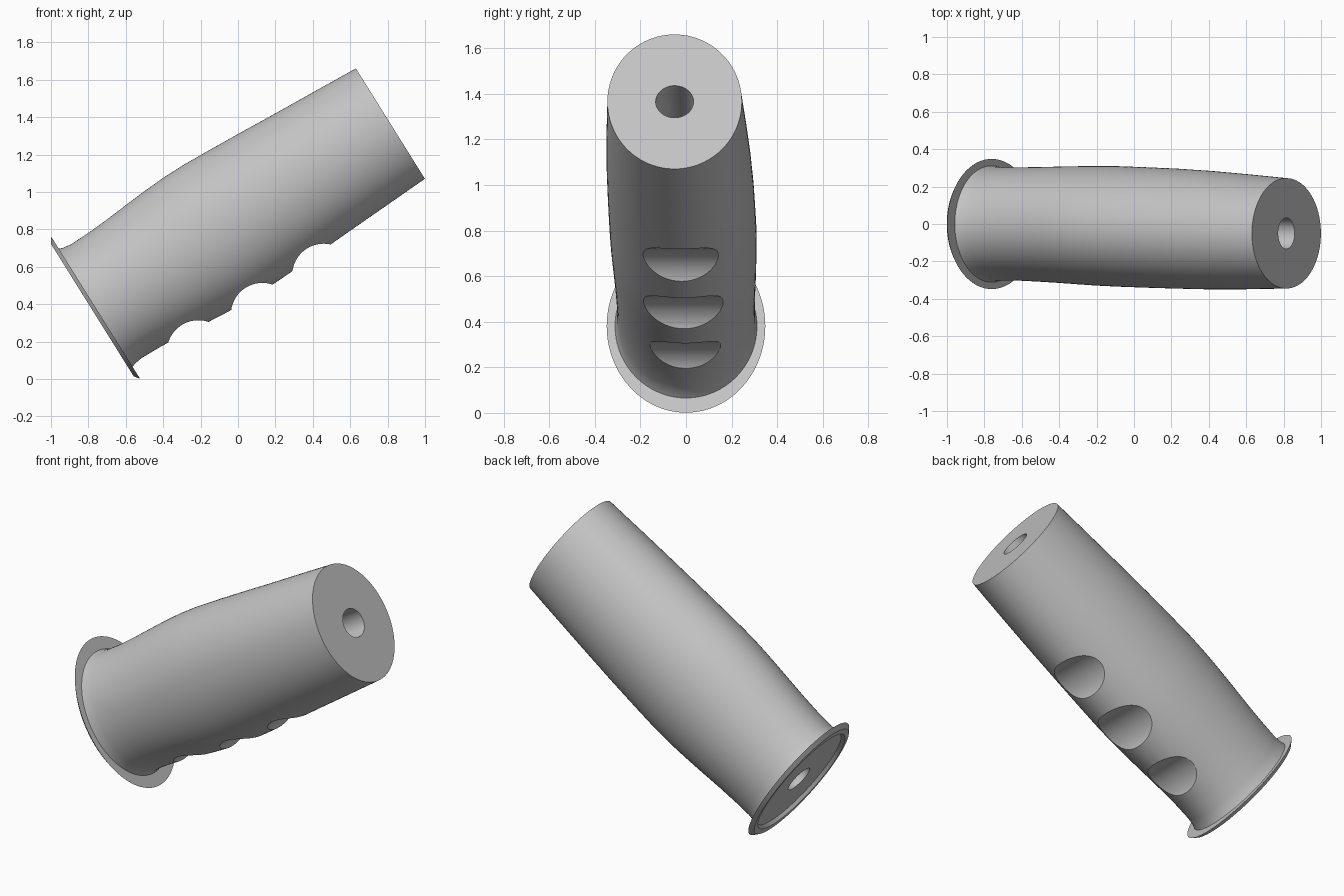
import bpy, bmesh, math
from mathutils import Matrix, Vector

if "Cube" in bpy.data.objects:
    bpy.data.objects.remove(bpy.data.objects["Cube"], do_unlink=True)

SIDES = 96

# Grip frame: local x runs along the tilted grip, y is sideways, z is across
axis = Vector((0.848, 0, 0.53)).normalized()
side = Vector((0, 1, 0))
frame = Matrix((axis, side, axis.cross(side))).transposed().to_4x4()
frame.translation = (-0.7625, 0, 0.38)

grey = bpy.data.materials.new("plain grey")
grey.use_nodes = True
colour = (0.55, 0.55, 0.55, 1)
grey.diffuse_color = colour
grey.node_tree.nodes["Principled BSDF"].inputs["Base Color"].default_value = colour


def ring_solid(name, rings):
    """Closed tube through elliptical rings (along, height radius, width radius, y centre)."""
    bm = bmesh.new()
    loops = []
    for along, tall, wide, shift in rings:
        angles = [2 * math.pi * i / SIDES for i in range(SIDES)]
        loops.append([bm.verts.new((along, shift + wide * math.cos(a), tall * math.sin(a)))
                      for a in angles])
    for k, loop in enumerate(loops):
        following = loops[(k + 1) % len(loops)]
        for i in range(SIDES):
            j = (i + 1) % SIDES
            bm.faces.new((loop[i], loop[j], following[j], following[i]))
    bmesh.ops.recalc_face_normals(bm, faces=bm.faces)
    mesh = bpy.data.meshes.new(name)
    bm.to_mesh(mesh)
    bm.free()
    obj = bpy.data.objects.new(name, mesh)
    bpy.context.collection.objects.link(obj)
    obj.matrix_world = frame
    mesh.materials.append(grey)
    return obj


def smooth(obj):
    bpy.ops.object.select_all(action="DESELECT")
    obj.select_set(True)
    bpy.context.view_layer.objects.active = obj
    bpy.ops.object.shade_smooth_by_angle(angle=math.radians(30))


# Swelling grip body with a round bore through it
body = ring_solid("grip_body", [
    (0, 0.373, 0.312, 0), (0.025, 0.364, 0.306, 0), (0.07, 0.358, 0.302, 0),
    (0.18, 0.36, 0.303, 0), (0.3, 0.368, 0.306, -0.002), (0.43, 0.38, 0.311, -0.004),
    (0.56, 0.391, 0.316, -0.007), (0.68, 0.398, 0.32, -0.01), (0.8, 0.399, 0.322, -0.013),
    (0.96, 0.393, 0.322, -0.018), (1.15, 0.384, 0.321, -0.024), (1.37, 0.372, 0.317, -0.0325),
    (1.6, 0.361, 0.308, -0.041), (1.86, 0.348, 0.295, -0.05),
    (1.86, 0.083, 0.083, -0.05), (0, 0.083, 0.083, 0)])

# Finger grooves cut across the underside
for along, depth, shift in ((0.343, -0.322, -0.01), (0.739, -0.334, -0.02), (1.128, -0.33, -0.03)):
    radius = 0.168
    place = frame @ Matrix.Translation((along, shift, depth - radius))
    bpy.ops.mesh.primitive_cylinder_add(vertices=SIDES, radius=radius, depth=1)
    cutter = bpy.context.object
    cutter.name = "groove_cutter"
    cutter.matrix_world = place @ Matrix.Rotation(math.pi / 2, 4, "X")
    cutter.hide_render = True
    cut = body.modifiers.new("groove", "BOOLEAN")
    cut.operation = "DIFFERENCE"
    cut.solver = "EXACT"
    cut.object = cutter
    bpy.ops.object.select_all(action="DESELECT")
    bpy.context.view_layer.objects.active = body
    bpy.ops.object.modifier_apply(modifier=cut.name)
    bpy.data.objects.remove(cutter, do_unlink=True)
smooth(body)

# Thin bevelled flange around the lower end
flange = ring_solid("flange", [
    (0.002, 0.36, 0.30, 0), (0.002, 0.448, 0.348, 0),
    (-0.02, 0.418, 0.328, 0), (-0.02, 0.373, 0.312, 0), (-0.001, 0.36, 0.30, 0)])
smooth(flange)
